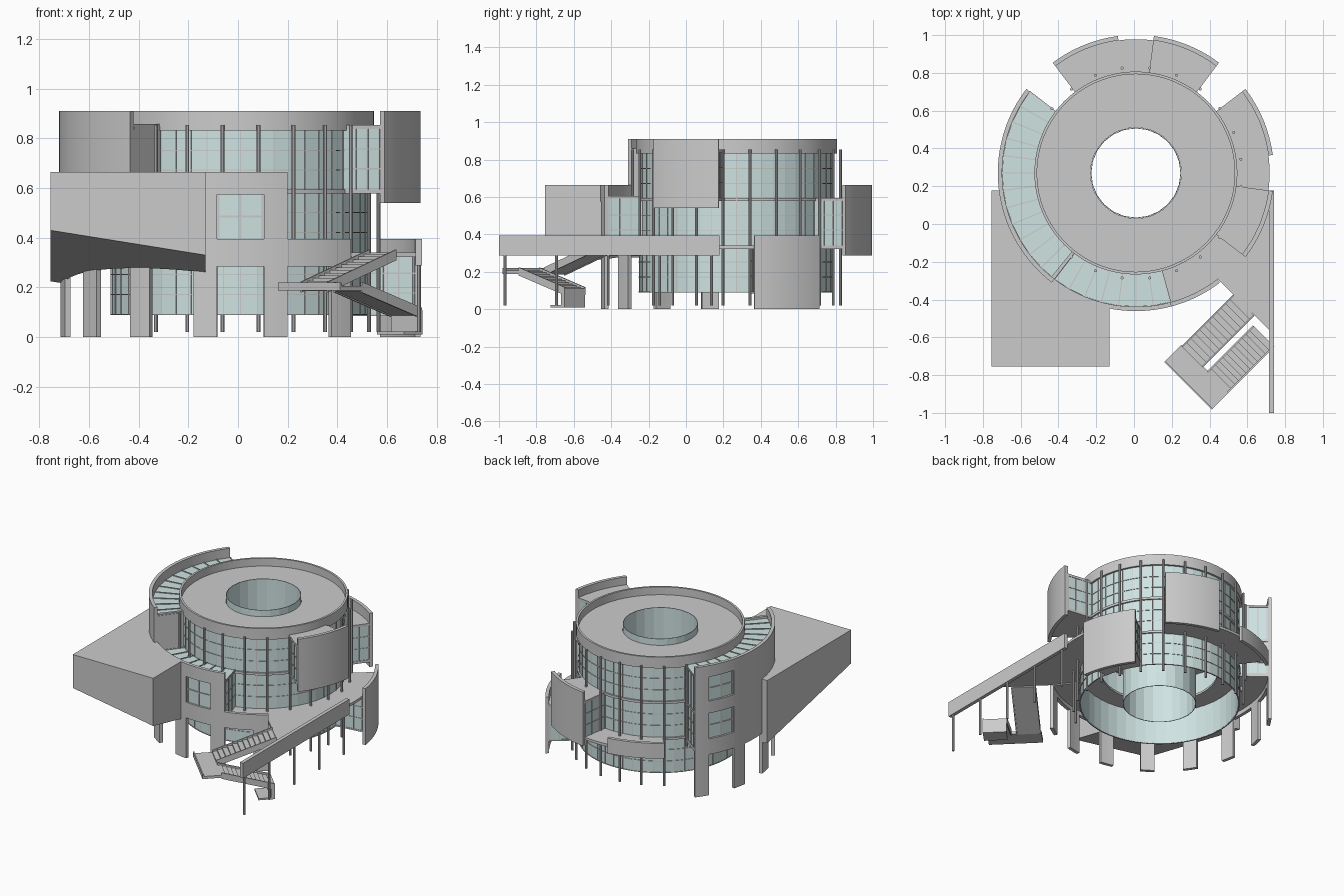
import bpy, bmesh, math
from mathutils import Vector

if "Cube" in bpy.data.objects:
    bpy.data.objects.remove(bpy.data.objects["Cube"])

CX, CY = 0.01, 0.27          # centre of the round house
RI, RO = 0.708, 0.731        # outer wall ring
glass = bpy.data.materials.new("pale_glass")
glass.diffuse_color = (0.62, 0.77, 0.76, 1)
glass.use_nodes = True
glass.node_tree.nodes["Principled BSDF"].inputs["Base Color"].default_value = glass.diffuse_color


def polar(r, a):
    a = math.radians(a)
    return CX + r * math.cos(a), CY + r * math.sin(a)


def sector(bm, r0, r1, z0, z1, a0, a1, step=2.5):
    """Solid curved block between two radii, heights and angles."""
    full = a1 - a0 >= 360
    n = max(1, round((a1 - a0) / step))
    rows = []
    for i in range(n if full else n + 1):
        a = a0 + (a1 - a0) * i / n
        rows.append([bm.verts.new((*polar(r, a), z))
                     for r, z in ((r0, z0), (r1, z0), (r1, z1), (r0, z1))])
    for i in range(n):
        p, q = rows[i], rows[(i + 1) % len(rows)]
        for k in range(4):
            j = (k + 1) % 4
            bm.faces.new((p[k], q[k], q[j], p[j]))
    if not full:
        bm.faces.new(rows[0])
        bm.faces.new(rows[-1][::-1])


def prism(bm, low, high):
    """Solid between two matching loops of points."""
    a = [bm.verts.new(p) for p in low]
    b = [bm.verts.new(p) for p in high]
    bm.faces.new(a[::-1])
    bm.faces.new(b)
    for i in range(len(a)):
        j = (i + 1) % len(a)
        bm.faces.new((a[i], a[j], b[j], b[i]))


def box(bm, x0, x1, y0, y1, z0, z1):
    f = ((x0, y0), (x1, y0), (x1, y1), (x0, y1))
    prism(bm, [(x, y, z0) for x, y in f], [(x, y, z1) for x, y in f])


def pole(bm, x, y, z0, z1, r=0.008):
    c = [(x + r * math.cos(k * math.pi / 5), y + r * math.sin(k * math.pi / 5)) for k in range(10)]
    prism(bm, [(*p, z0) for p in c], [(*p, z1) for p in c])


def finish(name, bm, mat=None, smooth=True):
    bmesh.ops.recalc_face_normals(bm, faces=bm.faces)
    me = bpy.data.meshes.new(name)
    bm.to_mesh(me)
    bm.free()
    ob = bpy.data.objects.new(name, me)
    bpy.context.collection.objects.link(ob)
    if mat:
        me.materials.append(mat)
    if smooth:
        bpy.ops.object.select_all(action='DESELECT')
        bpy.context.view_layer.objects.active = ob
        ob.select_set(True)
        bpy.ops.object.shade_smooth_by_angle(angle=math.radians(20))
    return ob


def sectors(name, specs, mat=None, step=2.5):
    bm = bmesh.new()
    for s in specs:
        sector(bm, *s, step=step)
    return finish(name, bm, mat, smooth=mat is None)


# Main drum: roof, parapet, floor rings
sectors("drum_roof", [(0.24, 0.53, 0.835, 0.855, 0, 360)])
sectors("roof_parapet", [(0.523, 0.537, 0.832, 0.91, 0, 360)])
sectors("floor_rings", [(0.38, 0.53, 0.325, 0.34, 0, 360), (0.31, 0.53, 0.578, 0.595, 0, 360)])

# Drum and courtyard glazing with thin glazing bars
sectors("drum_glass", [(0.515, 0.52, 0.092, 0.84, 0, 360)], glass, 7.5)
sectors("courtyard_glass", [(0.236, 0.24, 0.092, 0.9, 0, 360)], glass, 15)
bars = [(0.515, 0.523, z, z + 0.004, 0, 360) for z in (0.09, 0.17, 0.25, 0.42, 0.5, 0.67, 0.75)]
bars += [(0.515, 0.5225, 0.09, 0.84, a - 0.2, a + 0.2) for a in [7.5 * k for k in range(48)]]
sectors("drum_glazing_bars", bars)

# Slim round columns just outside the drum glass
bm = bmesh.new()
for k in range(24):
    pole(bm, *polar(0.56, 7.5 + 15 * k), 0.02 if k < 9 or k > 19 else 0.285, 0.855 if not 9 < k < 15 else 0.835)
finish("drum_columns", bm)

# Ground piers along the outer wall
sectors("ground_piers", [(RI, RO, 0, 0.29, 142.5 + 22.5 * k, 150 + 22.5 * k) for k in range(8)])

# Tall left wall with two stacked windows near its back end
sectors("left_outer_wall", [
    (RI, RO, 0.285, 0.91, 165, 232.5), (RI, RO, 0.285, 0.91, 142.5, 150),
    (RI, RO, 0.285, 0.395, 150, 165), (RI, RO, 0.575, 0.66, 150, 165),
    (RI, RO, 0.83, 0.91, 150, 165)])
# Front wall with one window, dropping to a low parapet on the right
sectors("front_outer_wall", [
    (RI, RO, 0.285, 0.665, 232.5, 262.5), (RI, RO, 0.285, 0.395, 262.5, 277.5),
    (RI, RO, 0.575, 0.665, 262.5, 277.5), (RI, RO, 0.285, 0.665, 277.5, 285),
    (RI, RO, 0.285, 0.395, 285, 307.5)])
# Window panes and crossbars
wins = [(150, 0.395, 0.575), (150, 0.66, 0.83), (262.5, 0.395, 0.575)]
sectors("wall_window_panes", [(0.714, 0.718, z0, z1, a, a + 15) for a, z0, z1 in wins], glass, 7.5)
cross = []
for a, z0, z1 in wins:
    zm = (z0 + z1) / 2
    cross.append((0.711, 0.722, zm - 0.004, zm + 0.004, a, a + 15))
    cross += [(0.711, 0.722, z0, z1, a + d - 0.4, a + d + 0.4) for d in (0.4, 7.5, 14.6)]
sectors("wall_window_bars", cross)

# Glass roofs over the two ring galleries
sectors("gallery_glass_roofs", [(0.53, RI, 0.838, 0.844, 142.5, 232.5),
                                (0.53, RI, 0.595, 0.601, 232.5, 285)], glass, 7.5)
sectors("gallery_roof_bars",
        [(0.53, RI, 0.836, 0.849, 142.5 + 7.5 * k - 0.25, 142.5 + 7.5 * k + 0.25) for k in range(13)] +
        [(0.53, RI, 0.593, 0.606, 232.5 + 7.5 * k - 0.25, 232.5 + 7.5 * k + 0.25) for k in range(8)])
sectors("gallery_floor", [(0.515, RI, 0.315, 0.34, 142.5, 308)])
sectors("gallery_upper_floor", [(0.515, RI, 0.578, 0.595, 142.5, 232.5)])
sectors("gallery_end_wall", [(0.53, RI, 0.595, 0.858, 230.8, 232.5)])

# Bays and balcony on the back and right
sectors("upper_bay_wall", [(RI, RO, 0.54, 0.91, -37.5, -7.5)])
sectors("low_bay_wall", [(RI, RO, 0.0, 0.395, 7.5, 37.5)])
sectors("back_bay_wall", [(RI, RO, 0.288, 0.665, 53, 82.5)])
sectors("balcony_parapet", [(RI, RO, 0.288, 0.395, 97.5, 127)])
sectors("bay_slabs", [
    (0.515, RI, 0.578, 0.595, -37.5, -7.5), (0.515, RI, 0.838, 0.855, -37.5, -7.5),
    (0.515, RI, 0.322, 0.34, -52.5, 37.5), (0.515, RI, 0.085, 0.095, 7.5, 37.5),
    (0.515, RI, 0.322, 0.34, 53, 127), (0.515, RI, 0.578, 0.595, 53, 82.5)])
# Radial glass sides of bays and galleries
sides = [(a, z0, z1) for z0, z1, aa in (
    (0.595, 0.838, (-37, -8)), (0.095, 0.322, (8, 37)), (0.34, 0.578, (53.5, 82)),
    (0.34, 0.838, (143,)), (0.34, 0.595, (284.5,))) for a in aa]
sectors("bay_side_glass", [(0.515, RI, z0, z1, a - 0.2, a + 0.2) for a, z0, z1 in sides], glass)
sectors("bay_side_bars",
        [(r, r + 0.006, z0, z1, a - 0.5, a + 0.5) for a, z0, z1 in sides for r in (0.58, 0.64, 0.7)] +
        [(0.515, RI, z, z + 0.005, a - 0.5, a + 0.5) for a, z0, z1 in sides
         for z in (z0 + 0.08, z0 + 0.16)])

# Wedge-bottomed hall projecting at the front left
foot = [polar(0.72, 187.5 + 2.5 * k) for k in range(29)] + \
       [(-0.13, CY - 0.705), (-0.13, -0.755), (-0.755, -0.755), (-0.755, 0.178)]
bm = bmesh.new()
prism(bm, [(x, y, 0.43 - 0.16 * (x + 0.755) - 0.22 * (y + 0.755)) for x, y in foot],
      [(x, y, 0.665) for x, y in foot])
finish("projecting_hall", bm, smooth=False)

# Terrace, its long parapet and thin posts
deck = [polar(0.70, 307.5 + 2.5 * k) for k in range(19)] + [(0.725, 0.178), (0.725, -0.57)]
bm = bmesh.new()
prism(bm, [(x, y, 0.322) for x, y in deck], [(x, y, 0.34) for x, y in deck])
finish("terrace_deck", bm, smooth=False)
bm = bmesh.new()
box(bm, 0.715, 0.74, -1.0, 0.178, 0.288, 0.395)
finish("terrace_parapet", bm, smooth=False)
bm = bmesh.new()
for k in range(5):
    pole(bm, 0.728, -0.968 + 0.276 * k, 0.02, 0.29)
finish("terrace_posts", bm)

# Diagonal stair: u runs along the flights, v across them
S = math.sqrt(0.5)


def uv(u, v, z):
    return Vector(((u + v) * S, (u - v) * S, z))


def across(bm, profile, v0, v1):
    prism(bm, [uv(u, v0, z) for u, z in profile], [uv(u, v1, z) for u, z in profile])


def flight(name, u0, z0, u1, z1, v0, v1, n=12):
    bm = bmesh.new()
    du, dz = (u1 - u0) / n, (z1 - z0) / n
    pts = []
    for k in range(n):
        z = max(z0 + k * dz, z0 + (k + 1) * dz)
        pts += [(u0 + k * du, z), (u0 + (k + 1) * du, z)]
    across(bm, pts + [(u1, z1 - 0.02), (u0, z0 - 0.02)], v0, v1)
    for v in (v0, v1 - 0.008):
        across(bm, [(u0, z0 - 0.025), (u1, z1 - 0.025), (u1, z1 + 0.018), (u0, z0 + 0.018)], v, v + 0.008)
    finish(name, bm, smooth=False)


flight("upper_stair_flight", -0.28, 0.205, 0.108, 0.335, 0.635, 0.795)
flight("lower_stair_flight", -0.28, 0.205, 0.064, 0.1, 0.825, 0.985)
bm = bmesh.new()
across(bm, [(-0.403, 0.188), (-0.275, 0.188), (-0.275, 0.206), (-0.403, 0.206)], 0.63, 0.985)
across(bm, [(-0.403, 0.188), (-0.395, 0.188), (-0.395, 0.22), (-0.403, 0.22)], 0.63, 0.985)
finish("stair_landing", bm, smooth=False)
bm = bmesh.new()
across(bm, [(0.04, 0.01), (0.066, 0.01), (0.066, 0.11), (0.04, 0.11)], 0.83, 0.985)
across(bm, [(-0.04, 0.01), (0.066, 0.01), (0.066, 0.022), (-0.04, 0.022)], 0.83, 0.985)
finish("stair_foot", bm, smooth=False)
